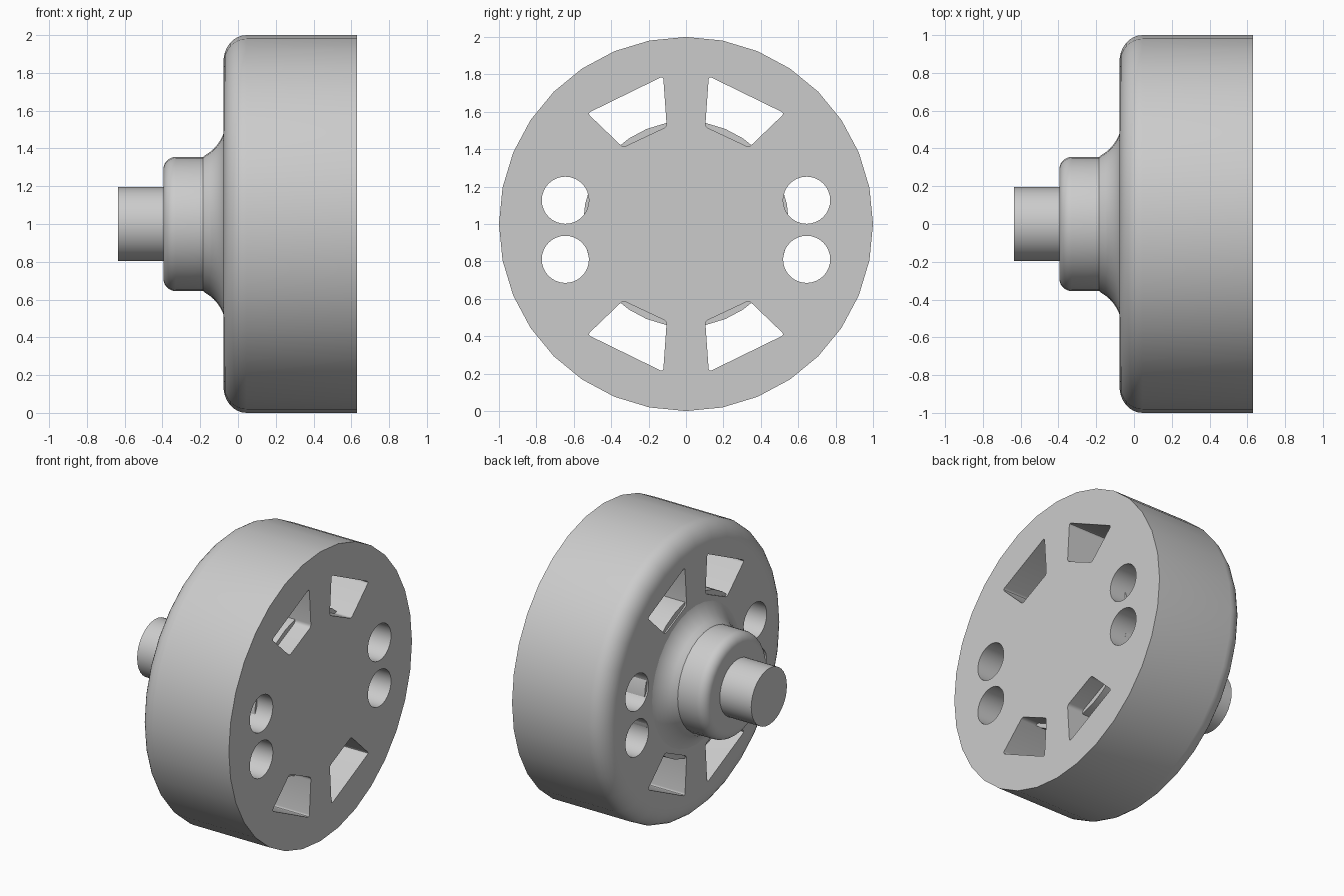
import bpy, bmesh
from math import sin, cos, pi, radians
from mathutils import Vector

if "Cube" in bpy.data.objects:
    bpy.data.objects.remove(bpy.data.objects["Cube"])

GREY = (0.6, 0.6, 0.6, 1)
grey = bpy.data.materials.new("plain grey")
grey.use_nodes = True
grey.diffuse_color = GREY
grey.node_tree.nodes["Principled BSDF"].inputs["Base Color"].default_value = GREY


def make_object(name, bm):
    bmesh.ops.recalc_face_normals(bm, faces=bm.faces)
    mesh = bpy.data.meshes.new(name)
    bm.to_mesh(mesh)
    bm.free()
    mesh.materials.append(grey)
    obj = bpy.data.objects.new(name, mesh)
    bpy.context.collection.objects.link(obj)
    return obj


def smooth(obj):
    bpy.ops.object.select_all(action='DESELECT')
    obj.select_set(True)
    bpy.context.view_layer.objects.active = obj
    bpy.ops.object.shade_smooth_by_angle(angle=radians(30))


def arc(cx, cr, rx, rr, start, end, steps=8):
    """Points of an elliptical arc in the (x, radius) plane."""
    angles = [radians(start + (end - start) * i / steps) for i in range(steps + 1)]
    return [(cx + rx * cos(a), cr + rr * sin(a)) for a in angles]


def lathe(name, profile, sides=32):
    """Turn an (x, radius) profile round the x axis at z = 1, with flat end caps."""
    bm = bmesh.new()
    rings = []
    for x, r in profile:
        rings.append([bm.verts.new((x, r * sin(2 * pi * i / sides), 1 + r * cos(2 * pi * i / sides)))
                      for i in range(sides)])
    for a, b in zip(rings, rings[1:]):
        for i in range(sides):
            j = (i + 1) % sides
            bm.faces.new((a[i], a[j], b[j], b[i]))
    bm.faces.new(rings[0])
    bm.faces.new(rings[-1])
    return make_object(name, bm)


def rounded(corners, radius=0.02, steps=4):
    """Round polygon corners with short curves."""
    points = []
    for i, c in enumerate(corners):
        c = Vector(c)
        a = c + (Vector(corners[i - 1]) - c).normalized() * radius
        b = c + (Vector(corners[(i + 1) % len(corners)]) - c).normalized() * radius
        for k in range(steps + 1):
            t = k / steps
            points.append(a * (1 - t) ** 2 + c * 2 * t * (1 - t) + b * t * t)
    return points


def add_prism(bm, outline):
    """Add a prism along x from a (y, z) outline measured from the axis."""
    ends = [[bm.verts.new((x, y, 1 + z)) for y, z in outline] for x in (-0.3, 0.9)]
    n = len(outline)
    for i in range(n):
        j = (i + 1) % n
        bm.faces.new((ends[0][i], ends[0][j], ends[1][j], ends[1][i]))
    bm.faces.new(ends[0])
    bm.faces.new(ends[1])


# Wheel drum with a rounded back rim and a sharp front rim
drum = lathe("wheel_drum", arc(0.045, 0.86, 0.122, 0.14, 180, 90) + [(0.63, 1.0)])

# Cutters for four tapered windows and four round holes
cut = bmesh.new()
window = rounded([(0.527, 0.592), (0.122, 0.79), (0.103, 0.52), (0.337, 0.41)])
for sy in (-1, 1):
    for sz in (-1, 1):
        add_prism(cut, [(sy * y, sz * z) for y, z in window])
    for z in (0.127, -0.189):
        add_prism(cut, [(sy * 0.645 + 0.126 * cos(2 * pi * i / 32), z + 0.126 * sin(2 * pi * i / 32))
                        for i in range(32)])
cutter = make_object("opening_cutter", cut)
cutter.hide_render = True

openings = drum.modifiers.new("openings", 'BOOLEAN')
openings.object = cutter
openings.operation = 'DIFFERENCE'
openings.solver = 'EXACT'
bpy.context.view_layer.objects.active = drum
bpy.ops.object.modifier_apply(modifier=openings.name)
bpy.data.objects.remove(cutter)

# Hub with a rounded end, a flare into the drum, and a core inside it
hub = lathe("hub_and_core",
            arc(-0.33, 0.29, 0.065, 0.065, 180, 90) + [(-0.185, 0.355)]
            + arc(-0.27, 0.55, 0.205, 0.21, -62, 0) + [(0.51, 0.55)])

# Axle stub
axle = lathe("axle", [(-0.635, 0.195), (-0.38, 0.195)])

for part in (drum, hub, axle):
    smooth(part)
